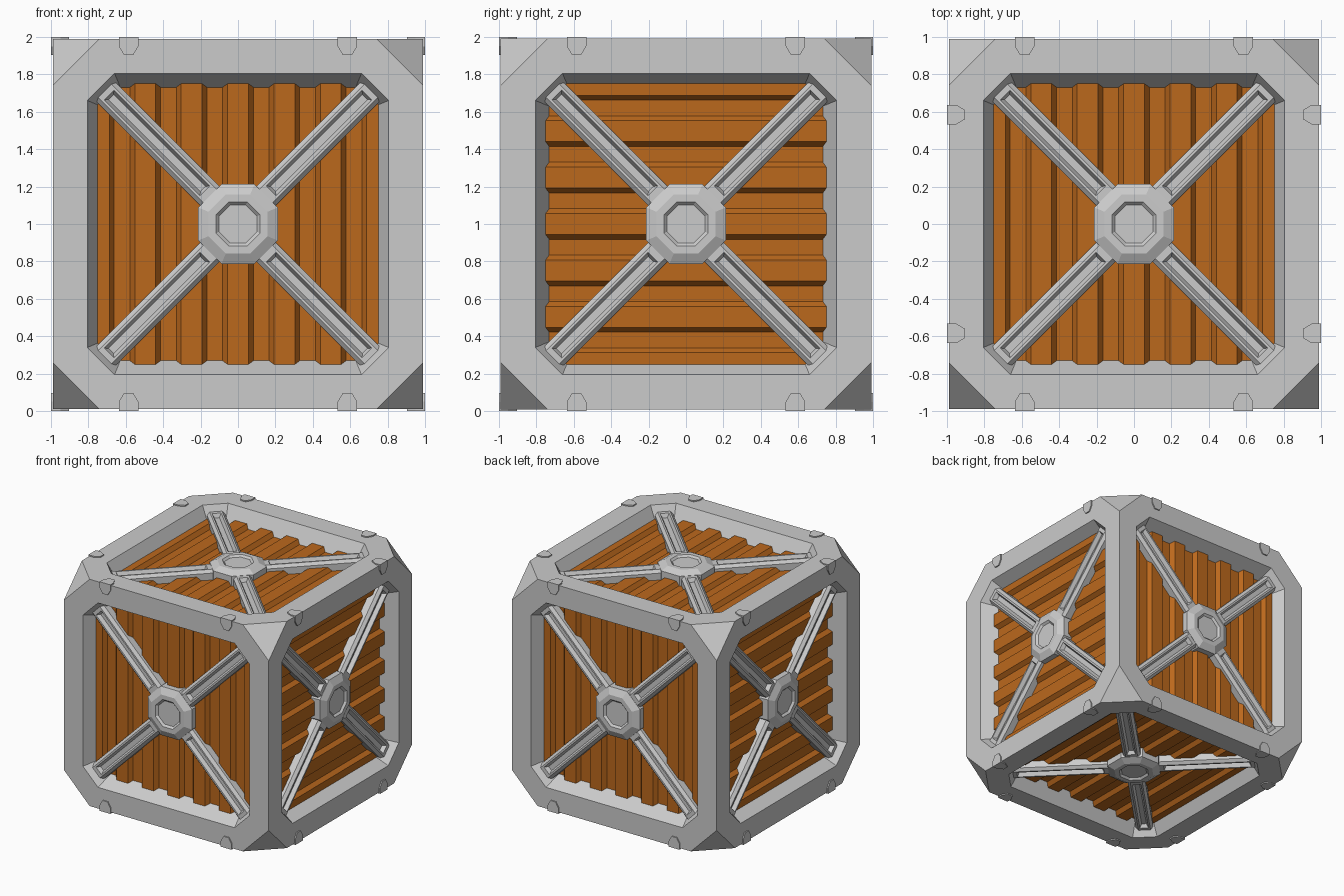
import bpy, bmesh
from math import tan, pi
from mathutils import Matrix, Vector

if "Cube" in bpy.data.objects:
    bpy.data.objects.remove(bpy.data.objects["Cube"])

X, Y, Z = Vector((1, 0, 0)), Vector((0, 1, 0)), Vector((0, 0, 1))
# Each face: u across the ridges, v along the ridges, w outward
FACES = {"front": (X, Z, -Y), "back": (-X, Z, Y), "top": (X, Y, Z),
         "bottom": (-X, Y, -Z), "right": (-Z, Y, X), "left": (Z, Y, -X)}
T = tan(pi / 8)


def face_matrix(u, v, w):
    return Matrix.Translation((0, 0, 1)) @ Matrix((u, v, w)).transposed().to_4x4()


def octagon(h, b, w):
    """Octagon of half width h whose straight sides end at +-b."""
    return [(h, -b, w), (h, b, w), (b, h, w), (-b, h, w),
            (-h, b, w), (-h, -b, w), (-b, -h, w), (b, -h, w)]


def rectangle(x0, x1, h, w):
    return [(x0, -h, w), (x1, -h, w), (x1, h, w), (x0, h, w)]


def loft(bm, rings, mat, cap=True):
    """Join equal rings with quads, optionally closing the last one."""
    loops = [[bm.verts.new(mat @ Vector(p)) for p in r] for r in rings]
    for a, b in zip(loops, loops[1:]):
        for i in range(len(a)):
            j = (i + 1) % len(a)
            bm.faces.new((a[i], a[j], b[j], b[i]))
    if cap:
        bm.faces.new(loops[-1])


def finish(bm, name, material=None):
    mesh = bpy.data.meshes.new(name)
    bm.to_mesh(mesh)
    bm.free()
    obj = bpy.data.objects.new(name, mesh)
    bpy.context.collection.objects.link(obj)
    if material:
        mesh.materials.append(material)
    return obj


orange = bpy.data.materials.new("orange_paint")
orange.diffuse_color = (0.50, 0.14, 0.012, 1)
orange.use_nodes = True
orange.node_tree.nodes["Principled BSDF"].inputs["Base Color"].default_value = orange.diffuse_color

# Outer frame: cube with cut corners and a sloped octagonal recess on each side
H, C = 0.99, 0.74
bm = bmesh.new()
for axes in FACES.values():
    inset, depth = 0.085, 0.155
    loft(bm, [octagon(H, C, H), octagon(0.805, 0.66, H),
              octagon(0.805 - inset, 0.66 - inset * T, H - depth)],
         face_matrix(*axes), cap=False)
for sx in (-1, 1):
    for sy in (-1, 1):
        for sz in (-1, 1):
            tri = [(C, H, H), (H, C, H), (H, H, C)]
            vs = [bm.verts.new((x * sx, y * sy, z * sz + 1)) for x, y, z in tri]
            if sx * sy * sz > 0:
                vs.reverse()
            bm.faces.new(vs)
bmesh.ops.remove_doubles(bm, verts=bm.verts, dist=1e-4)
finish(bm, "frame")

# Corrugated panel profile across the ridges
profile = []
for i in range(-3, 4):
    c = i * 0.248
    profile += [(c - 0.082, 0.855), (c - 0.056, 0.89), (c + 0.056, 0.89), (c + 0.082, 0.855)]
profile = [(-0.76, 0.89)] + [p for p in profile if abs(p[0]) < 0.75] + [(0.76, 0.89)]

for side, axes in FACES.items():
    M = face_matrix(*axes)

    # Corrugated panel
    bm = bmesh.new()
    rows = [[bm.verts.new(M @ Vector((u, v, w))) for u, w in profile] for v in (-0.76, 0.76)]
    for i in range(len(profile) - 1):
        bm.faces.new((rows[0][i], rows[0][i + 1], rows[1][i + 1], rows[1][i]))
    finish(bm, side + "_panel", orange)

    # Four diagonal braces with a sunken groove
    bm = bmesh.new()
    for k in range(4):
        R = M @ Matrix.Rotation(pi / 4 + k * pi / 2, 4, 'Z')
        loft(bm, [rectangle(0.12, 1.05, 0.073, 0.84), rectangle(0.12, 1.05, 0.073, 0.915),
                  rectangle(0.12, 1.05, 0.05, 0.938), rectangle(0.25, 0.975, 0.036, 0.938),
                  rectangle(0.265, 0.96, 0.02, 0.905)], R)
    finish(bm, side + "_braces")

    # Octagonal hub with a recessed centre plate
    bm = bmesh.new()
    loft(bm, [octagon(r, r * T, w) for r, w in
              ((0.213, 0.84), (0.213, 0.94), (0.157, 0.97), (0.118, 0.97), (0.102, 0.953))], M)
    finish(bm, side + "_hub")

# Small pointed clips wrapped over the top and bottom edges
outline = [(s * a, t) for s in (-1, 1) for a, t in ((0.052, 1.0), (0.052, 0.95), (0.024, 0.903))]
bm = bmesh.new()
for out, along in ((X, Y), (-X, Y), (Y, X), (-Y, X)):
    for up in (Z, -Z):
        for pos in (-0.585, 0.585):
            pts = []
            for s, t in outline:
                for d in (1.0, 0.98):
                    for a, b in ((t, d), (d, t)):
                        pts.append(bm.verts.new(along * (pos + s) + out * a + up * b + Z))
            hull = bmesh.ops.convex_hull(bm, input=pts)
            junk = {g for g in hull["geom_interior"] + hull["geom_unused"]
                    if isinstance(g, bmesh.types.BMVert)}
            bmesh.ops.delete(bm, geom=list(junk), context='VERTS')
bmesh.ops.remove_doubles(bm, verts=bm.verts, dist=1e-5)
bmesh.ops.dissolve_limit(bm, angle_limit=0.01, verts=bm.verts, edges=bm.edges)
bmesh.ops.recalc_face_normals(bm, faces=bm.faces)
finish(bm, "edge_clips")
